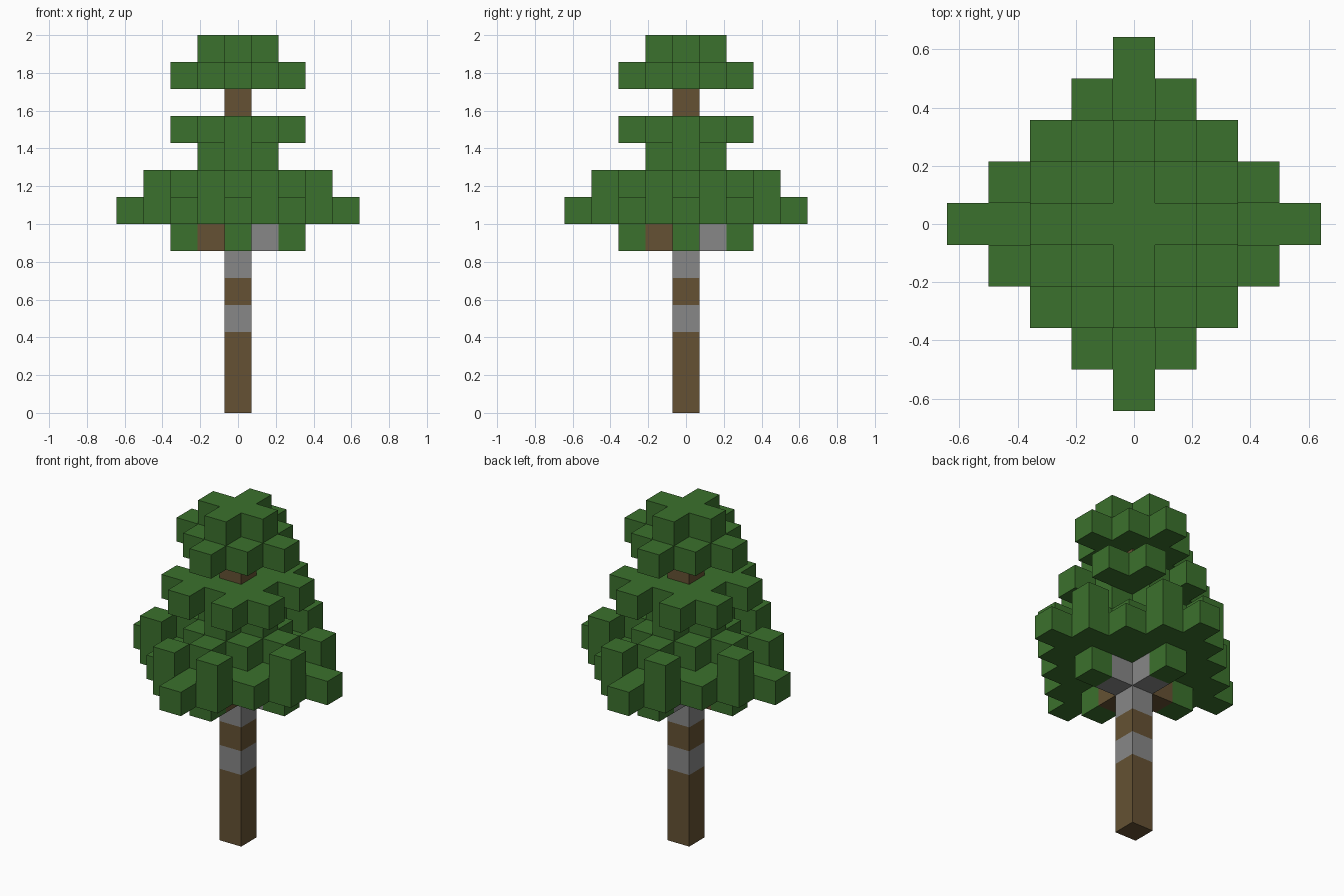
import bpy, bmesh
from mathutils import Vector

if "Cube" in bpy.data.objects:
    bpy.data.objects.remove(bpy.data.objects["Cube"], do_unlink=True)

U = 1 / 7  # edge of one block


def material(name, rgb):
    m = bpy.data.materials.new(name)
    m.use_nodes = True
    m.diffuse_color = (*rgb, 1)
    m.node_tree.nodes["Principled BSDF"].inputs["Base Color"].default_value = (*rgb, 1)
    return m


MATS = [material("leaf green", (0.044, 0.165, 0.026)),
        material("bark brown", (0.13, 0.083, 0.033)),
        material("birch grey", (0.245, 0.245, 0.245))]
LEAF, BROWN, GREY = range(3)


def cells(rule):
    """Plan cells whose absolute coordinates satisfy the rule."""
    r = range(-4, 5)
    return [(x, y) for x in r for y in r if rule(abs(x), abs(y))]


def diamond(n):
    return lambda x, y: x + y <= n


parts = {}     # part name -> {block: colour}
occupied = set()


def add(part, level, plan, colour):
    for x, y in plan:
        block = (x, y, level)
        if block not in occupied:
            occupied.add(block)
            parts.setdefault(part, {})[block] = colour


# Trunk, with two grey bands
for level in range(12):
    add("trunk", level, [(0, 0)], GREY if level in (3, 5) else BROWN)

# Branches, brown on one side and grey on the other, with leaf tips
add("branches", 6, [(-1, 0), (0, -1)], BROWN)
add("branches", 6, [(1, 0), (0, 1)], GREY)
add("branch_tips", 6, cells(lambda x, y: x + y == 2 and x * y == 0), LEAF)

# Lower canopy: wide diamond, then a small diamond ringed by upright blocks
add("lower_canopy", 7, cells(diamond(4)), LEAF)
add("lower_canopy", 8, cells(lambda x, y: x + y <= 2 or {x, y} == {1, 3}), LEAF)

# Middle canopy: a cross under a notched square
add("middle_canopy", 9, cells(diamond(1)), LEAF)
add("middle_canopy", 10, cells(lambda x, y: max(x, y) <= 1 or {x, y} == {1, 2}), LEAF)

# Crown: a diamond under a cross
add("crown", 12, cells(diamond(2)), LEAF)
add("crown", 13, cells(diamond(1)), LEAF)


def build(name, blocks):
    """Make the outer faces of a group of blocks."""
    bm = bmesh.new()
    for block, colour in blocks.items():
        centre = Vector(block) + Vector((0, 0, 0.5))
        for axis in range(3):
            for sign in (-1, 1):
                n = Vector((0, 0, 0))
                n[axis] = sign
                if tuple(int(c) for c in Vector(block) + n) in occupied:
                    continue
                a = Vector((n.y, n.z, n.x))
                b = n.cross(a)
                corners = (-a - b, a - b, a + b, b - a)
                f = bm.faces.new([bm.verts.new((centre + (n + c) / 2) * U) for c in corners])
                f.material_index = colour
    bmesh.ops.remove_doubles(bm, verts=bm.verts, dist=U / 100)
    mesh = bpy.data.meshes.new(name)
    for m in MATS:
        mesh.materials.append(m)
    bm.to_mesh(mesh)
    bm.free()
    bpy.context.collection.objects.link(bpy.data.objects.new(name, mesh))


for name, blocks in parts.items():
    build(name, blocks)
